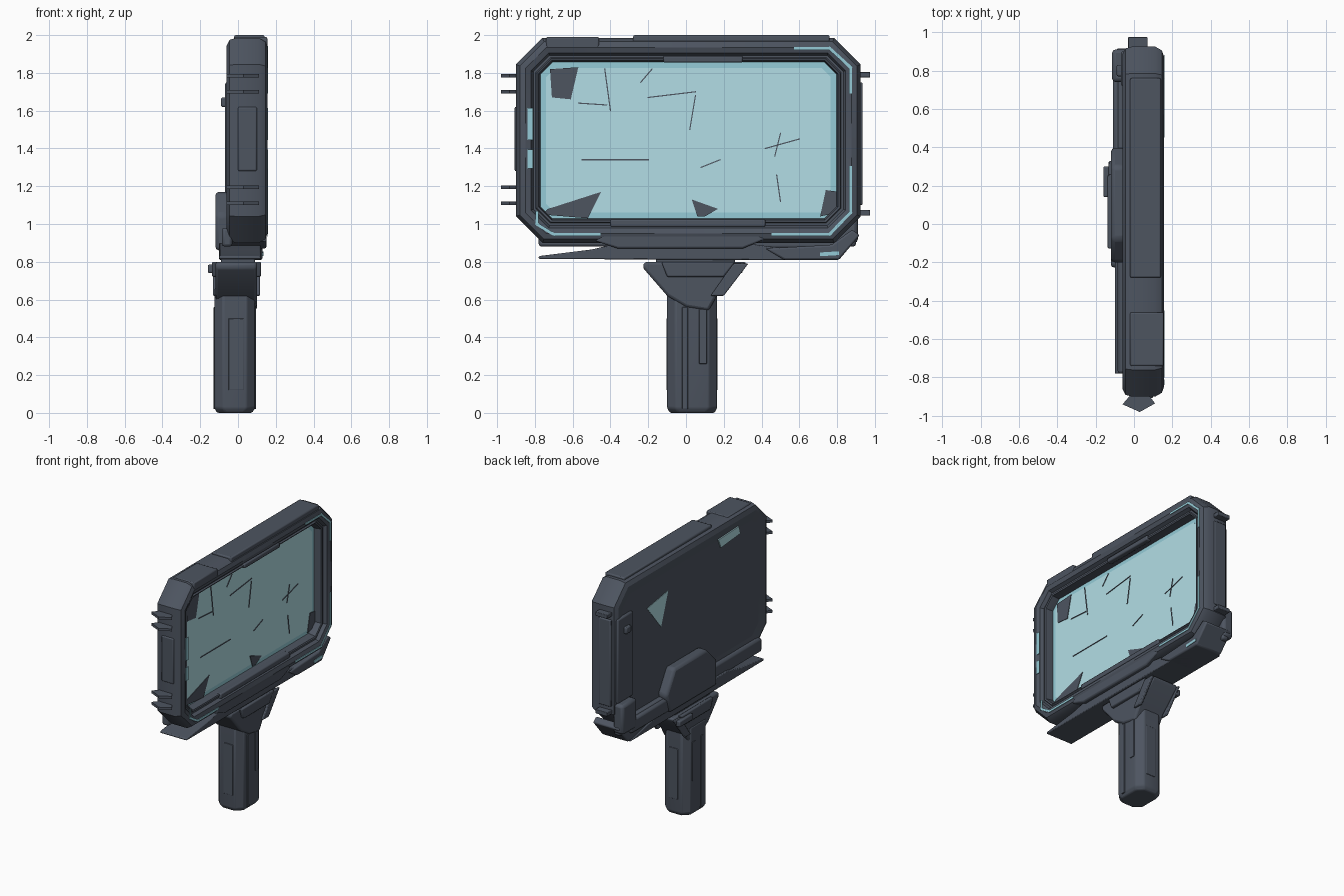
import bpy, bmesh, math
from mathutils import Vector

cube = bpy.data.objects.get("Cube")
if cube:
    bpy.data.objects.remove(cube)


def material(name, rgb):
    m = bpy.data.materials.new(name)
    m.use_nodes = True
    m.diffuse_color = (*rgb, 1)
    m.node_tree.nodes["Principled BSDF"].inputs["Base Color"].default_value = (*rgb, 1)
    return m


slate = material("dark slate metal", (0.075, 0.09, 0.118))
glass = material("pale cyan glass", (0.45, 0.73, 0.79))
glow = material("cyan light", (0.3, 0.6, 0.68))
built = []


def finish(name, bm, mat, bevel=0):
    bmesh.ops.recalc_face_normals(bm, faces=bm.faces)
    mesh = bpy.data.meshes.new(name)
    bm.to_mesh(mesh)
    bm.free()
    mesh.materials.append(mat)
    ob = bpy.data.objects.new(name, mesh)
    bpy.context.collection.objects.link(ob)
    if bevel:
        mod = ob.modifiers.new("Bevel", "BEVEL")
        mod.width = bevel
        mod.segments = 2
    built.append(ob)
    return ob


def loft(name, loops, mat, bevel=0, closed=False):
    """Skin a list of equal vertex loops; cap the ends or join them in a ring."""
    bm = bmesh.new()
    rings = [[bm.verts.new(p) for p in loop] for loop in loops]
    pairs = list(zip(rings, rings[1:]))
    if closed:
        pairs.append((rings[-1], rings[0]))
    else:
        bm.faces.new(rings[0])
        bm.faces.new(rings[-1])
    n = len(rings[0])
    for a, b in pairs:
        for i in range(n):
            j = (i + 1) % n
            bm.faces.new((a[i], a[j], b[j], b[i]))
    return finish(name, bm, mat, bevel)


def slab(name, yz, x0, x1, mat=slate, bevel=0):
    return loft(name, [[(x, y, z) for y, z in yz] for x in (x0, x1)], mat, bevel)


def box(name, x, y, z, mat=slate, bevel=0.008):
    (y0, y1), (z0, z1) = y, z
    return slab(name, [(y0, z0), (y1, z0), (y1, z1), (y0, z1)], *x, mat, bevel)


def octagon(y0, y1, z0, z1, c):
    return [(y0 + c, z0), (y1 - c, z0), (y1, z0 + c), (y1, z1 - c),
            (y1 - c, z1), (y0 + c, z1), (y0, z1 - c), (y0, z0 + c)]


def frame_loop(d):
    return octagon(-0.9 + d, 0.925 - d, 0.9 + d, 1.985 - d, 0.14 - 0.586 * d)


def strip(name, path, width, x, mat):
    """Flat ribbon plates along a path facing +x."""
    for a, b in zip(path, path[1:]):
        a, b = Vector(a), Vector(b)
        along = (b - a).normalized()
        side = Vector((-along.y, along.x)) * width / 2
        a, b = a - along * width / 2, b + along * width / 2
        slab(name, [a + side, b + side, b - side, a - side], x, x + 0.004, mat)


# Screen surround: closed ring with a groove on the front face
section = [(0.12, -0.045), (0.04, -0.06), (0.01, -0.045), (0, -0.01), (0, 0.11),
           (0.02, 0.145), (0.05, 0.156), (0.08, 0.145), (0.092, 0.12),
           (0.104, 0.12), (0.11, 0.13), (0.12, 0.125), (0.13, 0.06)]
loft("screen_frame", [[(x, y, z) for y, z in frame_loop(d)] for d, x in section],
     slate, closed=True)

# Glass, its lit border, and the back panel
slab("screen_border", frame_loop(0.125), 0.045, 0.07, glow)
slab("screen_glass", frame_loop(0.16), 0.05, 0.075, glass)
slab("back_panel", frame_loop(0.1), -0.047, -0.02)

# Glass showing through gaps in the back
slab("back_glass_gap", [(0.53, 1.69), (0.28, 1.73), (0.365, 1.49)], -0.05, -0.044, glass)
slab("back_top_gap", [(-0.3, 1.89), (-0.54, 1.9), (-0.56, 1.84), (-0.33, 1.82)],
     -0.06, -0.052, glass)

# Dark broken patches over the glass
patches = [
    [(-0.72, 1.82), (-0.57, 1.83), (-0.61, 1.66), (-0.71, 1.67)],
    [(-0.76, 1.05), (-0.52, 1.03), (-0.45, 1.17), (-0.73, 1.08)],
    [(0.03, 1.13), (0.17, 1.08), (0.1, 1.04), (0.06, 1.04)],
    [(0.74, 1.18), (0.81, 1.17), (0.8, 1.06), (0.71, 1.04)],
]
for p in patches:
    slab("screen_patch", p, 0.075, 0.079)

# Cracks
cracks = [((-0.43, 1.82), (-0.4, 1.6)), ((-0.57, 1.64), (-0.42, 1.63)),
          ((-0.2, 1.67), (0.05, 1.7)), ((0.05, 1.68), (0.02, 1.5)),
          ((-0.55, 1.34), (-0.2, 1.34)), ((0.08, 1.3), (0.18, 1.34)),
          ((0.42, 1.4), (0.6, 1.45)), ((0.5, 1.48), (0.47, 1.36)),
          ((0.48, 1.26), (0.5, 1.12)), ((-0.24, 1.75), (-0.18, 1.82))]
for c in cracks:
    strip("screen_crack", c, 0.006, 0.075, slate)

# Lit lines in the frame groove
lights = [
    [(-0.79, 1.06), (-0.79, 1.0), (-0.7, 0.945), (-0.46, 0.945)],
    [(0.58, 1.93), (0.76, 1.93), (0.87, 1.83), (0.87, 1.7)],
    [(0.46, 0.945), (0.76, 0.945), (0.87, 1.06), (0.87, 1.3)],
]
for path in lights:
    strip("frame_light", path, 0.016, 0.156, glow)
for z0, z1 in ((1.31, 1.38), (1.46, 1.6)):
    strip("frame_light", [(-0.825, z0), (-0.825, z1)], 0.03, 0.155, glow)

# Armour strips on the frame edges
box("top_rail", (-0.02, 0.14), (-0.28, 0.76), (1.95, 2.0))
box("top_block", (-0.02, 0.155), (-0.74, -0.46), (1.93, 1.99))
box("top_lip", (0.1, 0.14), (-0.12, 0.3), (1.855, 1.89))
box("right_end_strip", (0.0, 0.1), (-0.908, -0.88), (1.28, 1.62))
box("left_end_strip", (-0.03, 0.07), (0.9, 0.935), (1.1, 1.75))
box("bottom_lip", (0.09, 0.14), (-0.4, 0.42), (0.985, 1.025))

# Paired fins on the right end, small tabs on the left end
fin = [(0.0, -0.87), (-0.06, -0.94), (0.03, -0.98), (0.11, -0.935), (0.06, -0.87)]
for z in (1.11, 1.195, 1.7, 1.785):
    loft("end_fin", [[(x, y, z + h) for x, y in fin] for h in (-0.009, 0.009)], slate)
for z in (1.06, 1.79):
    box("end_tab", (-0.03, 0.07), (0.91, 0.975), (z - 0.015, z + 0.015), bevel=0.004)

# Lower rail under the frame
slab("lower_rail", [(-0.78, 0.815), (0.3, 0.81), (0.8, 0.81), (0.6, 0.86),
                    (0.3, 0.9), (-0.35, 0.9), (-0.5, 0.865), (-0.78, 0.83)],
     -0.1, 0.12, bevel=0.006)
slab("lower_corner_guard", [(0.42, 0.87), (0.52, 0.81), (0.81, 0.81), (0.92, 0.94),
                            (0.88, 0.97), (0.77, 0.89)], -0.09, 0.13, bevel=0.01)
slab("centre_rail", [(-0.48, 0.91), (-0.36, 0.87), (0.3, 0.87), (0.42, 0.92),
                     (0.34, 0.97), (-0.4, 0.97)], -0.06, 0.15, bevel=0.01)
strip("guard_light", [(0.72, 0.84), (0.8, 0.845)], 0.02, 0.13, glow)

# Mounting bracket and blocks on the back
slab("back_bracket", [(-0.2, 0.86), (0.36, 0.86), (0.4, 1.0), (0.3, 1.17),
                      (-0.08, 1.17), (-0.2, 1.05)], -0.12, -0.04, bevel=0.02)
box("back_lower_beam", (-0.085, -0.03), (-0.78, 0.9), (0.88, 0.98), bevel=0.015)
box("back_inner_beam", (-0.11, -0.03), (0.3, 0.8), (0.87, 0.97), bevel=0.015)
box("back_corner_block", (-0.115, -0.03), (0.74, 0.91), (0.9, 1.12), bevel=0.02)
box("back_side_strip", (-0.068, -0.04), (0.72, 0.9), (1.12, 1.75), bevel=0.01)
box("back_nub", (-0.09, -0.04), (0.77, 0.83), (1.62, 1.67))

# Flared neck between handle and rail
neck = [(-0.22, 0.8), (-0.23, 0.77), (-0.1, 0.62), (0.0, 0.56),
        (0.12, 0.54), (0.17, 0.63), (0.31, 0.77), (0.32, 0.8)]
slab("neck_flare", neck, -0.12, 0.1, bevel=0.015)
for x0, x1 in ((0.09, 0.122), (-0.138, -0.11)):
    slab("neck_plate", [(-0.13, 0.8), (-0.1, 0.72), (0.2, 0.72), (0.26, 0.8)],
         x0, x1, bevel=0.008)
    slab("neck_brace", [(0.13, 0.62), (0.2, 0.62), (0.33, 0.79), (0.25, 0.79)],
         x0 + 0.005, x1 - 0.005, bevel=0.006)
box("neck_back_hook", (-0.16, -0.12), (0.14, 0.3), (0.74, 0.785))
box("neck_joint", (-0.09, 0.09), (-0.16, 0.26), (0.78, 0.84))

# Handle with rounded corners and a tapered foot
loops = []
for z, d in ((0, 0.015), (0.025, 0), (0.66, 0)):
    loops.append([(x, y, z) for x, y in
                  octagon(-0.125 + d, 0.09 - d, -0.1 + d, 0.165 - d, 0.045)])
loft("handle", loops, slate, bevel=0.008)

# Raised grip ribs on the handle
for y0, y1, z0, z1 in ((-0.02, 0.01, 0.02, 0.56), (0.07, 0.11, 0.26, 0.55)):
    box("handle_rib", (-0.129, 0.095), (y0, y1), (z0, z1), bevel=0.003)
box("handle_side_strip", (-0.05, 0.03), (-0.104, 0.168), (0.12, 0.5), bevel=0.003)

# Smooth shading with sharp edges kept
bpy.ops.object.select_all(action="DESELECT")
for ob in built:
    ob.select_set(True)
bpy.context.view_layer.objects.active = built[0]
bpy.ops.object.shade_smooth_by_angle(angle=math.radians(35))
